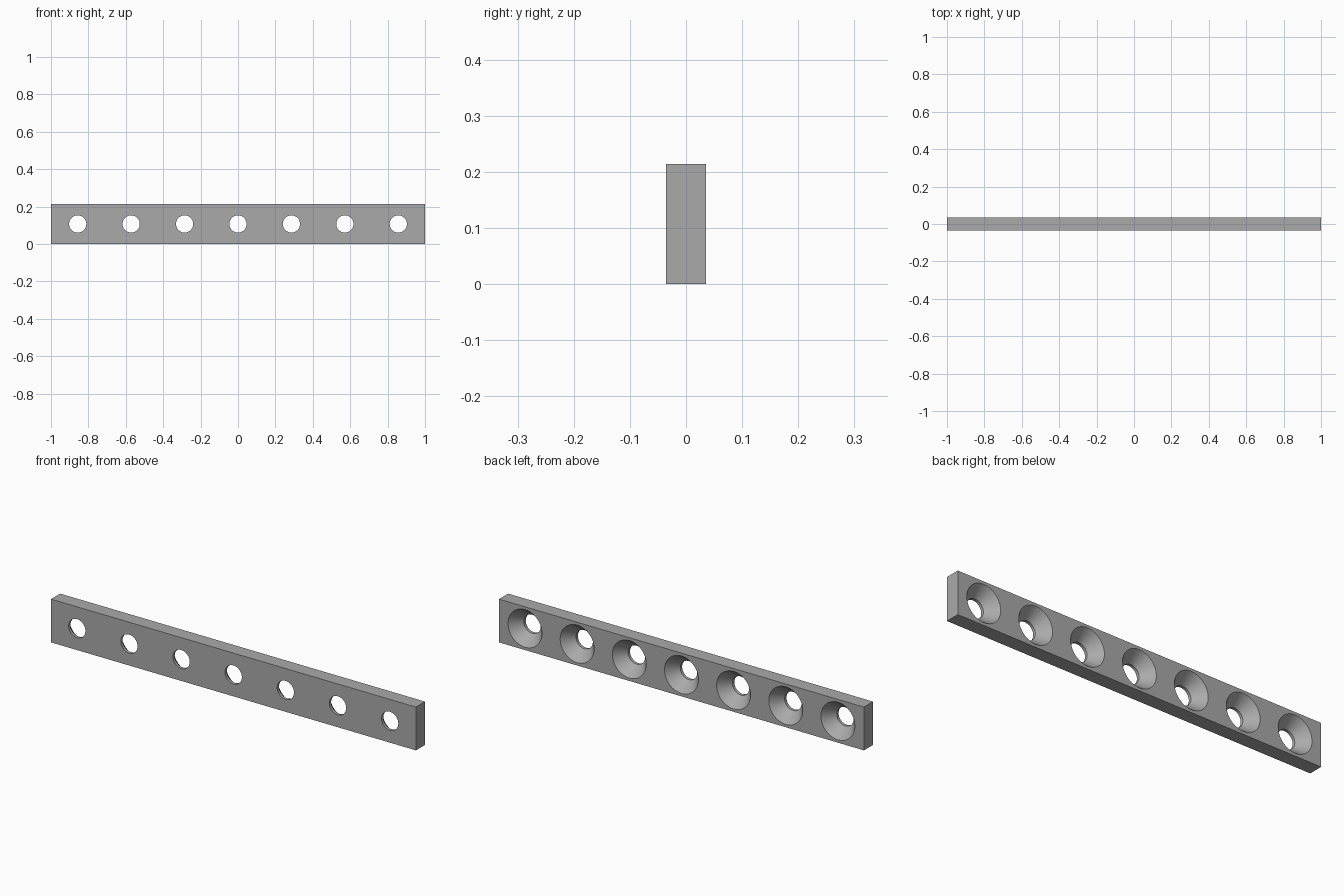
import bpy, bmesh, math
from mathutils import Matrix

cube = bpy.data.objects.get("Cube")
if cube:
    bpy.data.objects.remove(cube, do_unlink=True)

LENGTH, THICK, HEIGHT = 2.0, 0.0714, 0.2143
HOLES, PITCH = 7, 2.0 / 7
HOLE_R, SINK_R, SINK_DEPTH = 0.046, 0.093, 0.057
BACK = THICK / 2
SEGMENTS = 64


def grey_steel():
    mat = bpy.data.materials.new("grey steel")
    mat.use_nodes = True
    colour = (0.4, 0.4, 0.4, 1)
    mat.diffuse_color = colour
    mat.node_tree.nodes["Principled BSDF"].inputs["Base Color"].default_value = colour
    return mat


def add_object(name, bm):
    mesh = bpy.data.meshes.new(name)
    bmesh.ops.recalc_face_normals(bm, faces=bm.faces)
    bm.to_mesh(mesh)
    bm.free()
    obj = bpy.data.objects.new(name, mesh)
    bpy.context.collection.objects.link(obj)
    return obj


def add_drill(bm, x):
    """Closed countersink drill: straight shank, cone, then a flare past the back face."""
    slope = (SINK_R - HOLE_R) / SINK_DEPTH
    over = 0.02
    profile = [(-BACK - over, HOLE_R), (BACK - SINK_DEPTH, HOLE_R),
               (BACK + over, SINK_R + over * slope)]
    rings = []
    for y, r in profile:
        angles = [math.tau * i / SEGMENTS for i in range(SEGMENTS)]
        rings.append([bm.verts.new((x + r * math.cos(a), y, HEIGHT / 2 + r * math.sin(a)))
                      for a in angles])
    for low, high in zip(rings, rings[1:]):
        for i in range(SEGMENTS):
            j = (i + 1) % SEGMENTS
            bm.faces.new((low[i], low[j], high[j], high[i]))
    bm.faces.new(rings[0])
    bm.faces.new(rings[-1])


# Flat bar
bm = bmesh.new()
size = Matrix.Diagonal((LENGTH, THICK, HEIGHT, 1))
bmesh.ops.create_cube(bm, size=1, matrix=Matrix.Translation((0, 0, HEIGHT / 2)) @ size)
bar = add_object("drilled_bar", bm)
bar.data.materials.append(grey_steel())

# Row of countersink drills used as the cutter
bm = bmesh.new()
for n in range(HOLES):
    add_drill(bm, (n - (HOLES - 1) / 2) * PITCH)
drills = add_object("hole_cutter", bm)
drills.data.materials.append(bar.data.materials[0])

# Cut the holes, then discard the cutter
cut = bar.modifiers.new("holes", "BOOLEAN")
cut.operation = "DIFFERENCE"
cut.solver = "EXACT"
cut.object = drills
bpy.context.view_layer.objects.active = bar
bar.select_set(True)
bpy.ops.object.modifier_apply(modifier=cut.name)
bpy.data.objects.remove(drills, do_unlink=True)

# Smooth hole walls with crisp rims
bpy.ops.object.shade_smooth_by_angle(angle=math.radians(30))
